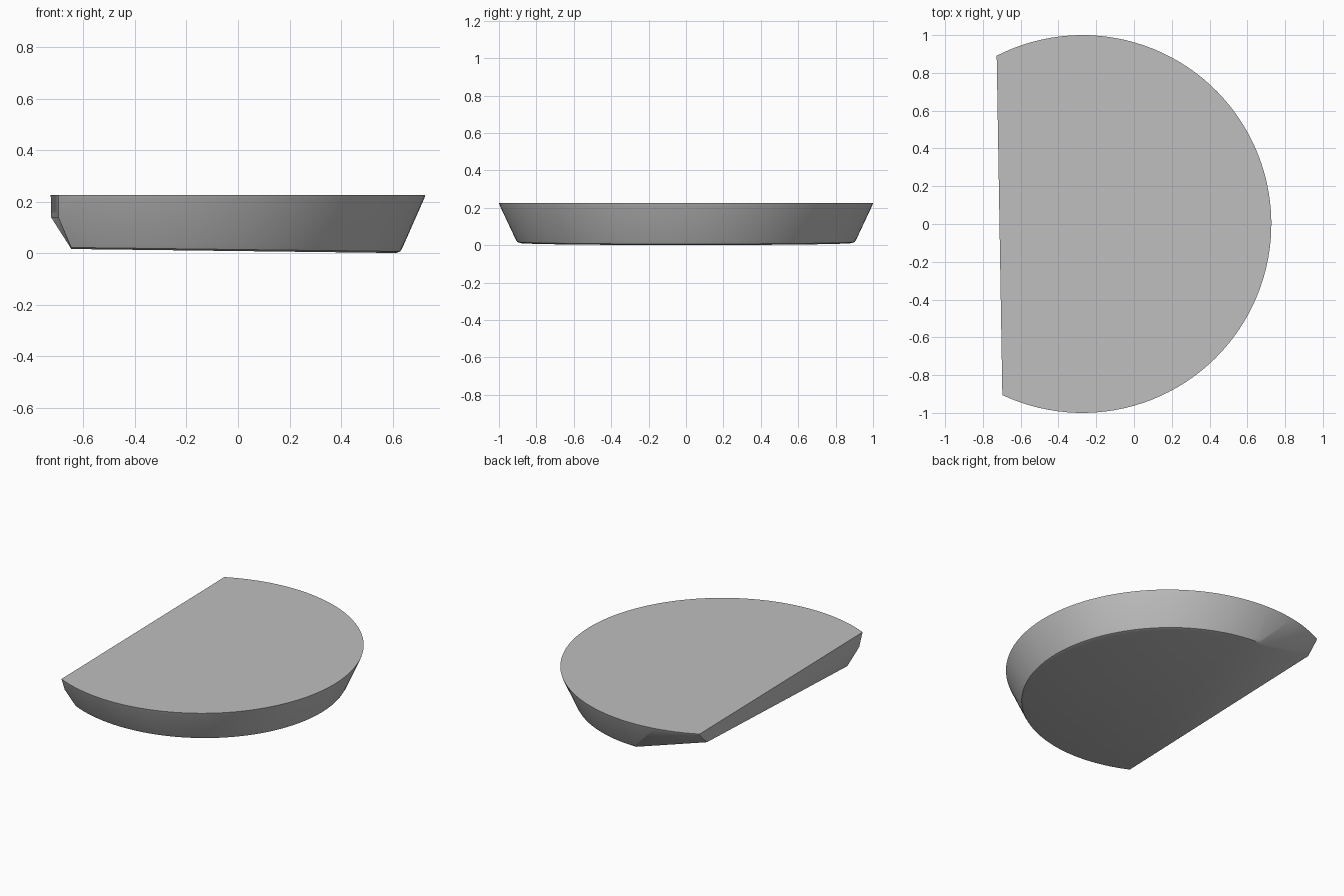
import bpy, bmesh, math

cube = bpy.data.objects.get("Cube")
if cube:
    bpy.data.objects.remove(cube, do_unlink=True)

CENTRE_X = -0.273


def bottom_z(x):
    # the underside tilts down slightly towards +x
    return 0.008 - 0.008 * x / 0.65


def arc(radius, start, end, height, steps=80):
    """Points along a circular arc; height is a number or a function of x."""
    points = []
    for i in range(steps + 1):
        a = start + (end - start) * i / steps
        x, y = CENTRE_X + radius * math.cos(a), radius * math.sin(a)
        points.append((x, y, height(x) if callable(height) else height))
    return points


# flat grey finish
grey = bpy.data.materials.new("grey")
colour = (0.52, 0.52, 0.52, 1)
grey.diffuse_color = colour
grey.use_nodes = True
grey.node_tree.nodes["Principled BSDF"].inputs["Base Color"].default_value = colour

# outline rings: rim, lower rim and softened bottom edge
low, high = math.radians(-115), math.radians(117)
bottom_low, bottom_high = math.radians(-114.5), math.radians(89)
points = arc(1.0, low, high, 0.225)
points += arc(0.996, low, high, 0.212)
points += arc(0.912, bottom_low, bottom_high, lambda x: bottom_z(x) + 0.022)
points += arc(0.903, bottom_low, bottom_high, lambda x: bottom_z(x) + 0.006)
points += arc(0.885, bottom_low, bottom_high, bottom_z)

# corners of the straight cut side
points += [
    (-0.725, 0.89, 0.225), (-0.725, 0.81, 0.138),
    (-0.697, -0.905, 0.225), (-0.697, -0.87, 0.138),
    (-0.647, -0.81, bottom_z(-0.647)),
]

# tapered slab skinned around the rings
bm = bmesh.new()
for p in points:
    bm.verts.new(p)
hull = bmesh.ops.convex_hull(bm, input=bm.verts)
loose = {v for v in hull["geom_interior"] + hull["geom_unused"]
         if isinstance(v, bmesh.types.BMVert) and not v.link_faces}
bmesh.ops.delete(bm, geom=list(loose), context="VERTS")
bmesh.ops.dissolve_limit(bm, angle_limit=math.radians(0.5),
                         verts=bm.verts, edges=bm.edges)
bmesh.ops.recalc_face_normals(bm, faces=bm.faces)

mesh = bpy.data.meshes.new("cut_disc")
bm.to_mesh(mesh)
bm.free()
mesh.materials.append(grey)
disc = bpy.data.objects.new("cut_disc", mesh)
bpy.context.collection.objects.link(disc)
bpy.context.view_layer.objects.active = disc
disc.select_set(True)
bpy.ops.object.shade_smooth_by_angle(angle=math.radians(30))
